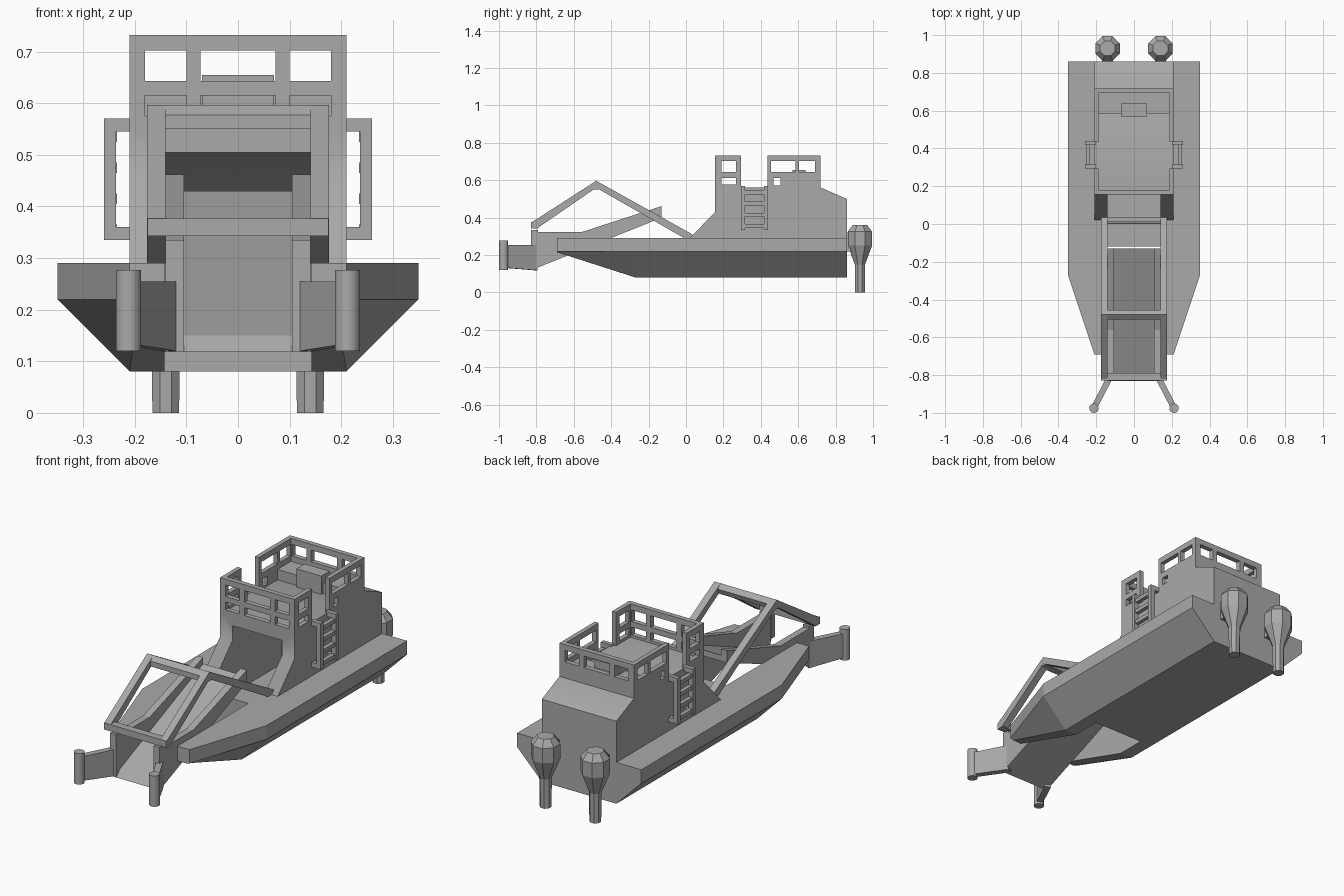
import bpy, bmesh, math
from mathutils import Vector

old = bpy.data.objects.get("Cube")
if old:
    bpy.data.objects.remove(old, do_unlink=True)

grey = bpy.data.materials.new("plain grey")
grey.use_nodes = True
COLOUR = (0.4, 0.4, 0.4, 1)
grey.diffuse_color = COLOUR
grey.node_tree.nodes["Principled BSDF"].inputs["Base Color"].default_value = COLOUR


def finish(name, bm):
    bmesh.ops.recalc_face_normals(bm, faces=bm.faces)
    mesh = bpy.data.meshes.new(name)
    bm.to_mesh(mesh)
    bm.free()
    mesh.materials.append(grey)
    ob = bpy.data.objects.new(name, mesh)
    bpy.context.collection.objects.link(ob)
    return ob


def loft(name, rings):
    """Skin closed rings of equal length and cap both ends."""
    bm = bmesh.new()
    rows = [[bm.verts.new(p) for p in ring] for ring in rings]
    n = len(rows[0])
    for a, b in zip(rows, rows[1:]):
        for i in range(n):
            bm.faces.new((a[i], a[(i + 1) % n], b[(i + 1) % n], b[i]))
    bm.faces.new(rows[0])
    bm.faces.new(rows[-1][::-1])
    return finish(name, bm)


def prism(name, profile, x0, x1):
    """Extrude a y-z profile across x."""
    return loft(name, [[(x, y, z) for y, z in profile] for x in (x0, x1)])


def box(name, x, y, z):
    return prism(name, [(y[0], z[0]), (y[1], z[0]), (y[1], z[1]), (y[0], z[1])], *x)


def cut(ob, cutter):
    mod = ob.modifiers.new("cut", "BOOLEAN")
    mod.operation, mod.solver, mod.object = "DIFFERENCE", "EXACT", cutter
    bpy.context.view_layer.update()
    graph = bpy.context.evaluated_depsgraph_get()
    mesh = bpy.data.meshes.new_from_object(ob.evaluated_get(graph))
    ob.modifiers.clear()
    ob.data = mesh
    bpy.data.objects.remove(cutter, do_unlink=True)


def smooth(ob, degrees):
    bpy.ops.object.select_all(action="DESELECT")
    ob.select_set(True)
    bpy.context.view_layer.objects.active = ob
    bpy.ops.object.shade_smooth_by_angle(angle=math.radians(degrees))


# Hull with chined sides, raked bow and a slot for the conveyor
def section(y, deck, keel, bottom):
    half = [(deck, 0.29), (deck, 0.22), (keel, bottom)]
    return [(x, y, z) for x, z in half] + [(-x, y, z) for x, z in reversed(half)]


hull = loft("hull", [section(0.86, 0.35, 0.21, 0.08), section(-0.27, 0.35, 0.21, 0.08),
                     section(-0.69, 0.21, 0.19, 0.215)])
cut(hull, box("cutter", (-0.142, 0.142), (-0.9, -0.12), (0, 0.5)))

# Deckhouse with sloped cheeks and a hold opening at the front
house = prism("deckhouse", [(0.02, 0.2), (0.02, 0.29), (0.155, 0.43), (0.155, 0.562),
                            (0.718, 0.562), (0.86, 0.5), (0.86, 0.2)], -0.21, 0.21)
hold = [(0, 0.3), (0.03, 0.16), (0.55, 0.16), (0.55, 0.36), (0.36, 0.505), (0, 0.505)]
for part in (hull, house):
    cut(part, prism("cutter", hold, -0.14, 0.14))
smooth(house, 50)

# Open-topped cabin walls with window openings
cabin = box("cabin_walls", (-0.21, 0.21), (0.155, 0.718), (0.56, 0.732))
ALL = (-1, 1)
openings = [((-0.187, 0.187), (0.18, 0.693), ALL), (ALL, (0.295, 0.435), ALL)]
for x in ((-0.18, -0.1), (-0.073, 0.073), (0.1, 0.18)):
    openings += [(x, ALL, (0.643, 0.702)), (x, (0.1, 0.25), (0.575, 0.615))]
for y in ((0.19, 0.268), (0.455, 0.585), (0.605, 0.69)):
    openings.append((ALL, y, (0.643, 0.702)))
openings += [(ALL, (0.19, 0.268), (0.577, 0.613)), (ALL, (0.468, 0.505), (0.573, 0.612))]
for opening in openings:
    cut(cabin, box("cutter", *opening))

# Cabin furniture
box("rear_bench", (-0.187, 0.187), (0.585, 0.693), (0.56, 0.615))
box("console", (-0.07, 0.07), (0.57, 0.638), (0.56, 0.655))

# Conveyor trough
prism("conveyor_floor", [(-0.83, 0.118), (-0.13, 0.4), (-0.13, 0.43), (-0.8, 0.15)], -0.107, 0.107)
wall = [(-0.83, 0.118), (-0.13, 0.4), (-0.13, 0.462), (-0.56, 0.322), (-0.79, 0.322),
        (-0.79, 0.335), (-0.83, 0.335)]
# Lifting frame
leg = [(-0.825, 0.343), (-0.825, 0.375), (-0.48, 0.597), (0.035, 0.31), (0.035, 0.28),
       (0, 0.285), (-0.48, 0.56), (-0.795, 0.343)]
box("frame_front_bar", (-0.175, 0.175), (-0.828, -0.79), (0.343, 0.377))
prism("frame_top_bar", [(-0.505, 0.55), (-0.505, 0.577), (-0.48, 0.597), (-0.455, 0.577),
                        (-0.465, 0.55)], -0.175, 0.175)
box("frame_rear_bar", (-0.175, 0.175), (0.01, 0.035), (0.28, 0.305))


def turned(name, centre, sides, rows):
    """Stack of regular rings given as (radius, z)."""
    rings = []
    for r, z in rows:
        ring = []
        for i in range(sides):
            a = 2 * math.pi * (i + 0.5) / sides
            ring.append((centre[0] + r * math.cos(a), centre[1] + r * math.sin(a), z))
        rings.append(ring)
    return loft(name, rings)


for side, s in (("left", 1), ("right", -1)):
    prism(side + "_conveyor_wall", wall, s * 0.105, s * 0.14)
    prism(side + "_frame_leg", leg, s * 0.14, s * 0.176)

    # Collecting arm and its end post
    ends = []
    for x, y, low in ((0.122, -0.8, 0.118), (0.21, -0.97, 0.132)):
        ends.append([(s * (x + d), y + d * 0.5, z)
                     for d, z in ((-0.014, low), (0.014, low), (0.014, 0.255), (-0.014, 0.255))])
    loft(side + "_collecting_arm", ends)
    post = turned(side + "_arm_post", (s * 0.212, -0.975), 16, [(0.025, 0.12), (0.025, 0.277)])
    smooth(post, 40)

    # Boarding ladder: stand-off rails and rungs
    for i, y in enumerate((0.293, 0.417)):
        rail = box(f"{side}_ladder_rail_{i}", (s * 0.236, s * 0.26), (y, y + 0.022), (0.335, 0.57))
        for j, z in enumerate((0.335, 0.545)):
            box(f"{side}_ladder_bracket_{i}_{j}", (s * 0.2, s * 0.25), (y, y + 0.022), (z, z + 0.025))
    for i in range(4):
        z = 0.355 + i * 0.06
        box(f"{side}_ladder_rung_{i}", (s * 0.234, s * 0.255), (0.31, 0.42), (z - 0.01, z + 0.01))

    # Outboard motor
    turned(side + "_outboard", (s * 0.14, 0.93), 8,
           [(0.028, 0), (0.03, 0.15), (0.07, 0.25), (0.07, 0.325), (0.042, 0.36)])
    box(side + "_motor_mount", (s * 0.11, s * 0.17), (0.85, 0.9), (0.22, 0.32))
